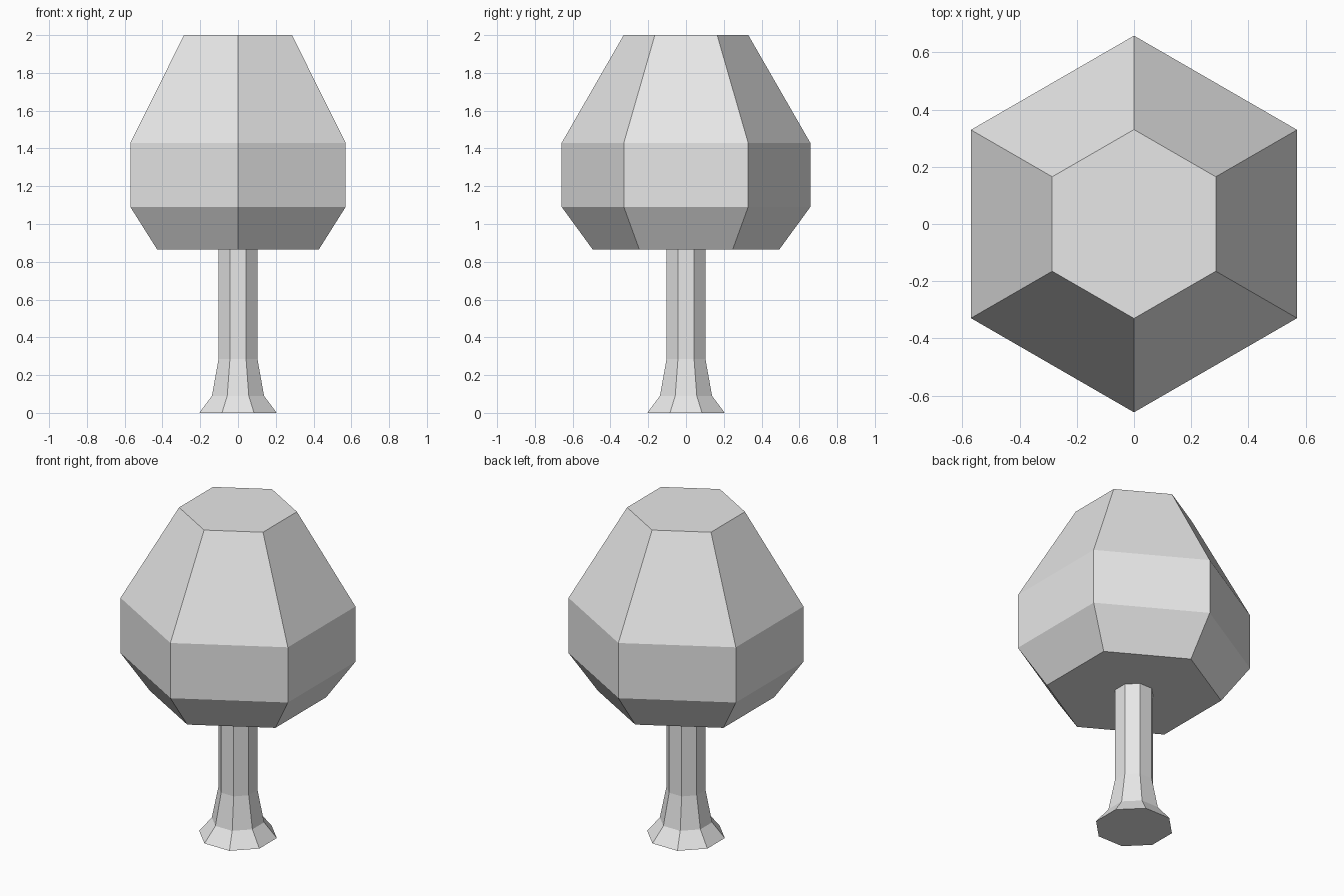
import bpy
import bmesh
from math import cos, sin, pi

cube = bpy.data.objects.get("Cube")
if cube:
    bpy.data.objects.remove(cube, do_unlink=True)

grey = bpy.data.materials.new("light_grey")
grey.use_nodes = True
color = (0.8, 0.8, 0.8, 1)
grey.diffuse_color = color
grey.node_tree.nodes["Principled BSDF"].inputs["Base Color"].default_value = color


def loft(name, sides, turn, profile):
    """Stack regular polygons given as (radius, height) and skin them."""
    bm = bmesh.new()
    rings = []
    for radius, z in profile:
        angles = [turn + 2 * pi * i / sides for i in range(sides)]
        rings.append([bm.verts.new((radius * cos(a), radius * sin(a), z)) for a in angles])
    for low, high in zip(rings, rings[1:]):
        for i in range(sides):
            j = (i + 1) % sides
            bm.faces.new((low[i], low[j], high[j], high[i]))
    bm.faces.new(rings[0][::-1])
    bm.faces.new(rings[-1])
    mesh = bpy.data.meshes.new(name)
    bm.to_mesh(mesh)
    bm.free()
    mesh.materials.append(grey)
    obj = bpy.data.objects.new(name, mesh)
    bpy.context.collection.objects.link(obj)
    return obj


# Eight-sided trunk with flats facing the axes and a flared foot
flat = 1 / cos(pi / 8)
loft("trunk", 8, pi / 8,
     [(0.205 * flat, 0), (0.138 * flat, 0.09), (0.103 * flat, 0.285), (0.103 * flat, 0.87)])

# Six-sided crown with corners to the front and back
loft("crown", 6, pi / 2,
     [(0.494, 0.865), (0.658, 1.09), (0.658, 1.43), (0.33, 2.0)])
